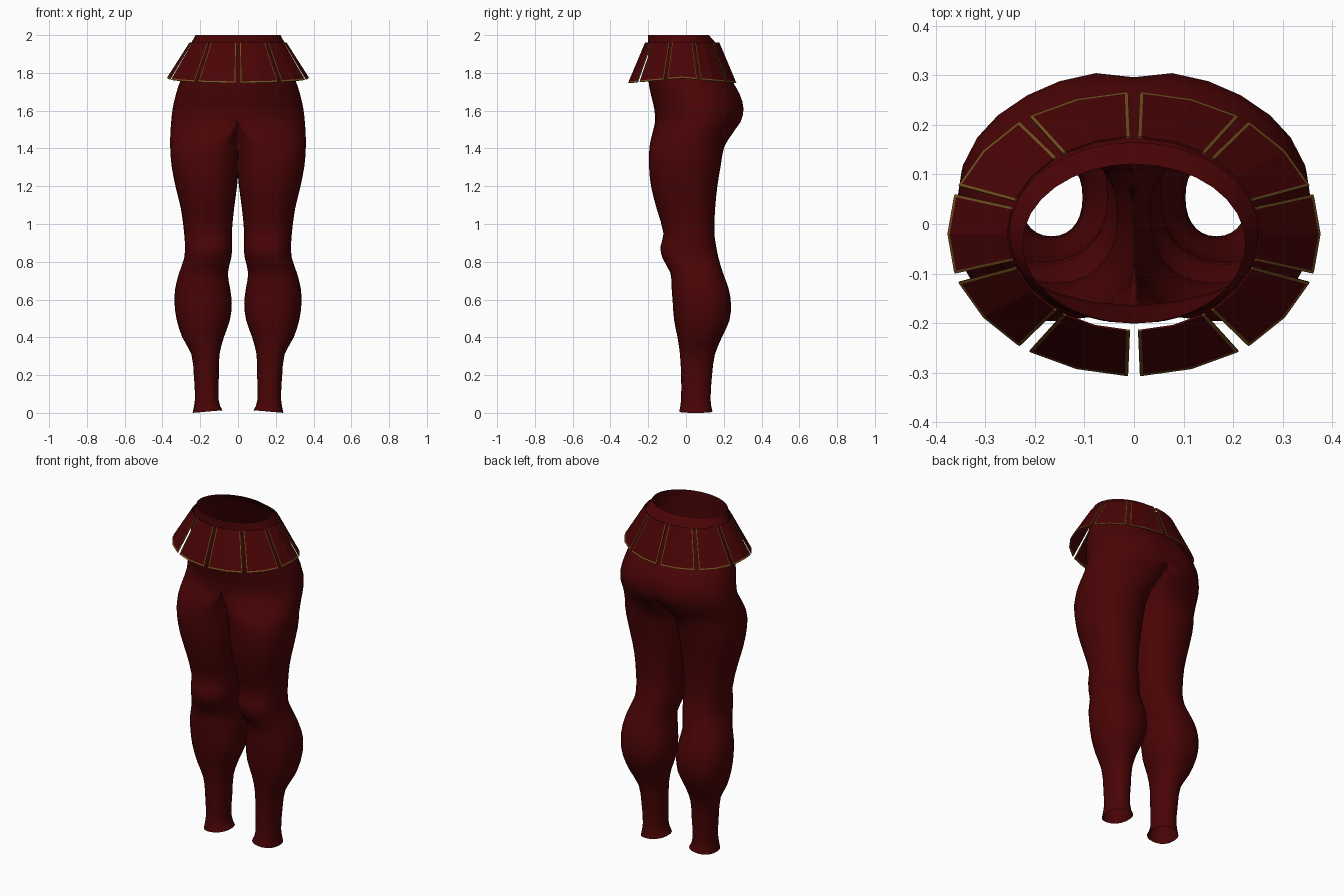
import bpy, bmesh, math

if "Cube" in bpy.data.objects:
    bpy.data.objects.remove(bpy.data.objects["Cube"])

def material(name, rgb):
    m = bpy.data.materials.new(name)
    m.diffuse_color = (*rgb, 1)
    m.use_nodes = True
    m.node_tree.nodes["Principled BSDF"].inputs["Base Color"].default_value = m.diffuse_color
    return m

RED = material("dark red cloth", (0.068, 0.0012, 0.0016))
GOLD = material("dull gold trim", (0.18, 0.085, 0.015))

def add_object(name, bm, mats):
    me = bpy.data.meshes.new(name)
    bm.to_mesh(me)
    bm.free()
    for m in mats:
        me.materials.append(m)
    ob = bpy.data.objects.new(name, me)
    bpy.context.collection.objects.link(ob)
    return ob

def loft(bm, rings):
    rows = [[bm.verts.new(p) for p in r] for r in rings]
    n = len(rows[0])
    for a, b in zip(rows, rows[1:]):
        for i in range(n):
            j = (i + 1) % n
            bm.faces.new((a[i], a[j], b[j], b[i]))

def smooth(ob, angle):
    bpy.ops.object.select_all(action='DESELECT')
    ob.select_set(True)
    bpy.context.view_layer.objects.active = ob
    bpy.ops.object.shade_smooth_by_angle(angle=math.radians(angle))

def spow(v, p):
    return math.copysign(abs(v) ** p, v)

def ramp(z, lo, hi):
    s = min(max((z - lo) / (hi - lo), 0), 1)
    return s * s * (3 - 2 * s)

# Leg and hip sections: height, inner x, outer x, front y, back y
SECTIONS = [
    (0.00, .082, .240, -.036, .140), (0.07, .103, .228, -.026, .130),
    (0.20, .101, .234, -.026, .138), (0.31, .098, .247, -.032, .153),
    (0.40, .075, .295, -.045, .190), (0.49, .043, .324, -.063, .230),
    (0.58, .033, .336, -.070, .238), (0.66, .042, .332, -.076, .225),
    (0.74, .054, .312, -.082, .196), (0.82, .036, .285, -.125, .172),
    (0.88, .031, .281, -.135, .160), (0.95, .033, .285, -.119, .150),
    (1.08, .021, .302, -.155, .154), (1.20, .005, .331, -.185, .166),
    (1.31, -.008, .352, -.196, .184), (1.41, -.016, .359, -.193, .203),
    (1.48, -.015, .358, -.178, .248), (1.54, -.010, .354, -.164, .295),
    (1.61, .000, .346, -.168, .312), (1.69, .000, .328, -.187, .290),
    (1.76, .000, .305, -.199, .243), (1.86, .000, .272, -.200, .195),
    (1.96, .000, .243, -.200, .148),
]

def section(k, t):
    """Smooth interpolation between section k and k + 1."""
    last = len(SECTIONS) - 1
    a, b, c, d = (SECTIONS[min(max(k + i, 0), last)] for i in (-1, 0, 1, 2))
    out = [b[0] + (c[0] - b[0]) * t]
    t2, t3 = t * t, t * t * t
    for i in range(1, 5):
        m0 = (c[i] - a[i]) / (c[0] - a[0]) * (c[0] - b[0])
        m1 = (d[i] - b[i]) / (d[0] - b[0]) * (c[0] - b[0])
        out.append((2*t3 - 3*t2 + 1) * b[i] + (t3 - 2*t2 + t) * m0
                   + (3*t2 - 2*t3) * c[i] + (t3 - t2) * m1)
    return out

def leg_ring(z, xi, xo, yf, yb, n=28):
    # The round leg section becomes half a hip section above the crotch
    hip = ramp(z, 1.34, 1.56)
    p = 0.9 + 0.1 * ramp(z, 1.4, 1.6)
    cx = (xi + xo) / 2 * (1 - hip)
    cy, ry = (yf + yb) / 2, (yb - yf) / 2
    cleft = 0.016 * math.exp(-((z - 1.6) / 0.1) ** 2)
    pts = []
    for i in range(n):
        t = 2 * math.pi * i / n
        c, q = spow(math.cos(t), p), spow(math.sin(t), p)
        x = cx + c * ((xo - cx) if c > 0 else (cx - xi))
        y = cy + ry * q
        if q > 0:
            y -= cleft * math.exp(-(x / 0.05) ** 2)
        # The ankle hem rises slightly towards the inside
        lift = 0.014 * (xo - x) / (xo - xi) if z < 0.01 else 0
        pts.append((x if x > 0.0015 else 0, y, z + lift))
    return pts

# Trousers: one side lofted, open at the ankle and waist, then mirrored
rings = []
for k in range(len(SECTIONS) - 1):
    rings += [leg_ring(*section(k, t)) for t in (0, 0.5)]
rings.append(leg_ring(*SECTIONS[-1]))
bm = bmesh.new()
loft(bm, rings)
inner = [f for f in bm.faces if all(v.co.x < 1e-4 for v in f.verts)]
bmesh.ops.delete(bm, geom=inner, context='FACES')
trousers = add_object("trousers", bm, [RED])
mirror = trousers.modifiers.new("mirror", 'MIRROR')
mirror.merge_threshold = 0.0005
smooth(trousers, 60)

# Waistband: tapering ring on top of the trousers
def oval(rx, yf, yb, z, n=32):
    cy, ry = (yf + yb) / 2, (yb - yf) / 2
    return [(rx * math.cos(2 * math.pi * i / n),
             cy + ry * math.sin(2 * math.pi * i / n), z) for i in range(n)]

bm = bmesh.new()
loft(bm, [oval(.252, -.201, .165, 1.95), oval(.225, -.2, .121, 2.0)])
smooth(add_object("waistband", bm, [RED]), 35)

# Skirt flaps: ten flared plates, gold along the sides and lower edge
def flap_point(angle, f):
    """Point on the flared skirt: f = 0 at the top edge, 1 at the lower edge."""
    a = math.radians(angle)
    rx, ry = .255 + .120 * f, .195 + .090 * f
    z = 1.96 - f * (.188 + .026 * abs(math.sin(a)))
    return rx * math.cos(a), -.02 + ry * math.sin(a), z

SIDE_TRIM, LOW_TRIM = 0.006, 0.009
for k in range(10):
    bm = bmesh.new()
    rows = []
    for f in (0, 1 - LOW_TRIM / 0.23, 1):
        edge = 16.2 - math.degrees(SIDE_TRIM / (.225 + .105 * f))
        # the two outer columns frame the cloth
        rows.append([bm.verts.new(flap_point(36 * k + o, f))
                     for o in (-16.2, -edge, 0, edge, 16.2)])
    for r in range(2):
        for i in range(4):
            face = bm.faces.new((rows[r + 1][i], rows[r + 1][i + 1],
                                 rows[r][i + 1], rows[r][i]))
            face.material_index = 1 if r == 1 or i in (0, 3) else 0
    flap = add_object(f"skirt_flap_{k + 1}", bm, [RED, GOLD])
    solid = flap.modifiers.new("thickness", 'SOLIDIFY')
    solid.thickness = 0.004
    solid.offset = 0
